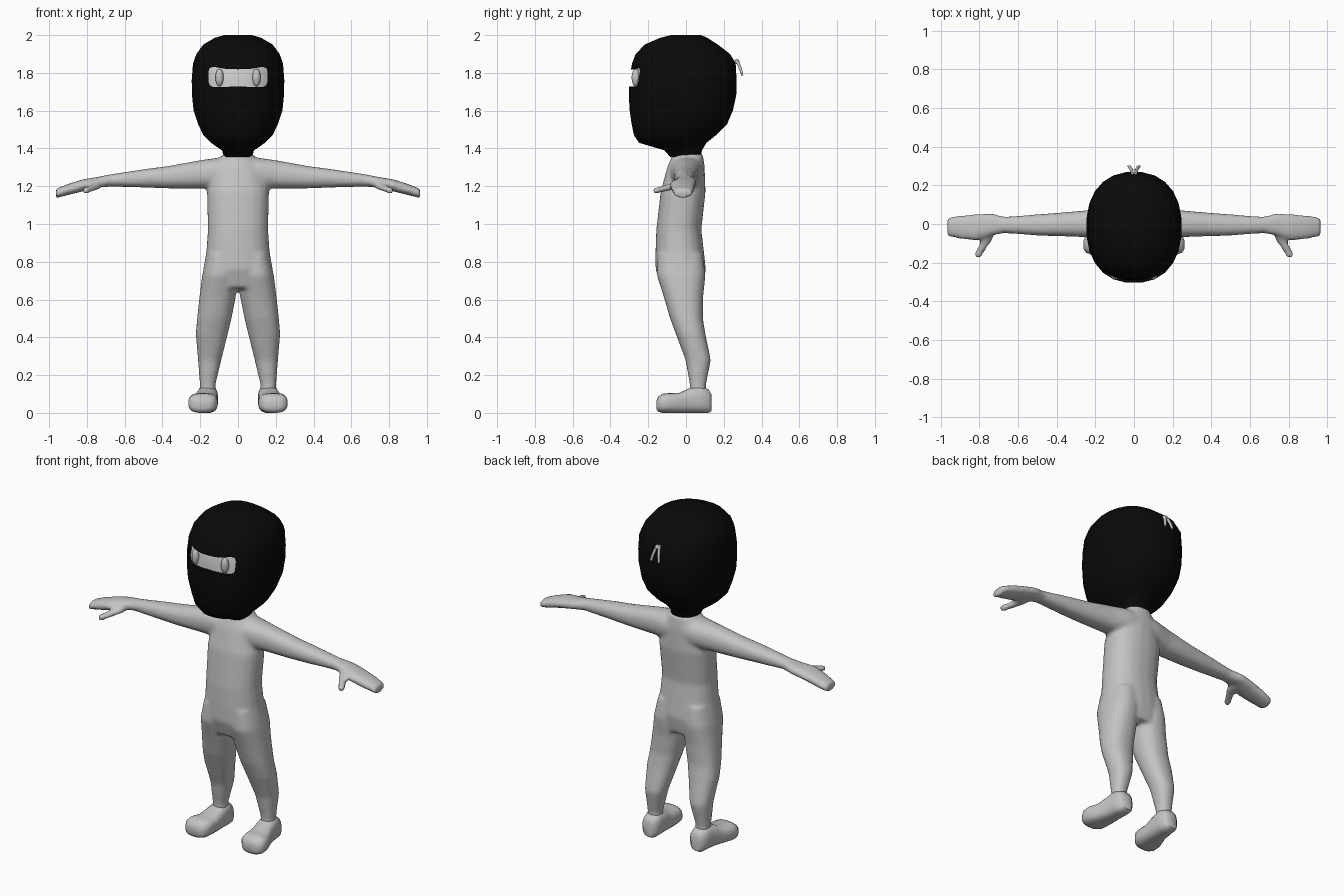
import bpy, bmesh, math
from mathutils import Matrix, Vector

cube = bpy.data.objects.get("Cube")
if cube:
    bpy.data.objects.remove(cube, do_unlink=True)


def material(name, value):
    m = bpy.data.materials.new(name)
    m.use_nodes = True
    colour = (value, value, value, 1)
    m.diffuse_color = colour
    m.node_tree.nodes["Principled BSDF"].inputs["Base Color"].default_value = colour
    return m


BODY = material("body grey", 0.55)
FACE = material("face light grey", 0.62)
BLACK = material("hood black", 0.003)


def loft(bm, axis, sections, side=1, n=20, power=2.3):
    """Skin rounded sections: (position on axis, a min, a max, b min, b max)."""
    order = {"x": (2, 0, 1), "y": (0, 2, 1), "z": (0, 1, 2)}[axis]
    rings = []
    for t, a0, a1, b0, b1 in sections:
        ring = []
        for i in range(n):
            ang = math.tau * (i + 0.5) / n
            c, s = math.cos(ang), math.sin(ang)
            a = (a0 + a1) / 2 + (a1 - a0) / 2 * math.copysign(abs(c) ** (2 / power), c)
            b = (b0 + b1) / 2 + (b1 - b0) / 2 * math.copysign(abs(s) ** (2 / power), s)
            if axis == "x":
                p = Vector((t, a, b))
            else:
                p = Vector([(a, b, t)[k] for k in order]) if axis == "z" else Vector((a, t, b))
            p.x *= side
            ring.append(bm.verts.new(p))
        rings.append(ring)
    for r, q in zip(rings, rings[1:]):
        for i in range(n):
            j = (i + 1) % n
            bm.faces.new((r[i], r[j], q[j], q[i]))
    bm.faces.new(rings[0])
    bm.faces.new(rings[-1])


def finish(name, bm, mat, angle=50):
    bmesh.ops.recalc_face_normals(bm, faces=bm.faces[:])
    mesh = bpy.data.meshes.new(name)
    bm.to_mesh(mesh)
    bm.free()
    mesh.materials.append(mat)
    ob = bpy.data.objects.new(name, mesh)
    bpy.context.collection.objects.link(ob)
    smooth(ob, angle)
    return ob


def smooth(ob, angle):
    bpy.ops.object.select_all(action="DESELECT")
    ob.select_set(True)
    bpy.context.view_layer.objects.active = ob
    bpy.ops.object.shade_smooth_by_angle(angle=math.radians(angle))


# Body: torso, arms with hands, thumbs and legs, blended into one skin
bm = bmesh.new()
loft(bm, "z", [
    (1.37, -.08, .08, -.07, .09), (1.3, -.13, .13, -.1, .1),
    (1.17, -.165, .165, -.135, .104), (.97, -.16, .16, -.158, .082),
    (.86, -.168, .168, -.162, .095), (.76, -.185, .185, -.162, .106),
    (.66, -.17, .17, -.13, .09)])
for side in (1, -1):
    loft(bm, "x", [
        (0, -.09, .1, 1.2, 1.358), (.1, -.085, .095, 1.19, 1.352),
        (.2, -.07, .075, 1.187, 1.338), (.37, -.064, .06, 1.188, 1.307),
        (.5, -.06, .05, 1.193, 1.29), (.67, -.047, .037, 1.198, 1.264),
        (.74, -.062, .057, 1.193, 1.25), (.82, -.087, .05, 1.173, 1.237),
        (.9, -.077, .045, 1.153, 1.212), (.965, -.064, .033, 1.137, 1.186)], side)
    loft(bm, "y", [
        (-.03, .72, .79, 1.185, 1.228), (-.08, .73, .79, 1.178, 1.215),
        (-.11, .752, .802, 1.172, 1.207), (-.15, .778, .825, 1.162, 1.196),
        (-.175, .788, .825, 1.162, 1.19)], side)
    loft(bm, "z", [
        (.84, .01, .165, -.15, .09), (.73, 0, .19, -.156, .104),
        (.62, .01, .204, -.12, .092), (.5, .034, .217, -.085, .09),
        (.42, .053, .224, -.055, .103), (.28, .088, .212, -.003, .132),
        (.15, .119, .202, .02, .106), (.06, .119, .202, .02, .106)], side)
body = finish("body", bm, BODY)
remesh = body.modifiers.new("blend", "REMESH")
remesh.mode = "VOXEL"
remesh.voxel_size = 0.012
remesh.use_smooth_shade = True
relax = body.modifiers.new("relax", "SMOOTH")
relax.factor = 0.5
relax.iterations = 5

# Shoes with a flat sole and a wide toe
for side, label in ((1, "left"), (-1, "right")):
    bm = bmesh.new()
    loft(bm, "y", [
        (.136, .13, .19, .01, .095), (.12, .112, .208, 0, .125),
        (.07, .105, .218, 0, .145), (.01, .108, .226, 0, .128),
        (-.04, .107, .244, 0, .105), (-.09, .107, .263, 0, .106),
        (-.125, .112, .263, 0, .102), (-.148, .13, .25, .006, .085),
        (-.157, .155, .225, .02, .062)], side, power=2.8)
    finish(label + "_shoe", bm, BODY)

# Hood covering the head and neck
bm = bmesh.new()
loft(bm, "z", [
    (2, -.075, .075, -.08, .08), (1.985, -.125, .125, -.14, .115),
    (1.95, -.185, .185, -.22, .17), (1.9, -.222, .222, -.268, .235),
    (1.85, -.24, .24, -.288, .265), (1.76, -.247, .247, -.302, .27),
    (1.68, -.245, .245, -.305, .268), (1.6, -.237, .237, -.3, .25),
    (1.53, -.213, .213, -.29, .22), (1.47, -.185, .185, -.277, .16),
    (1.43, -.145, .145, -.25, .11), (1.39, -.085, .085, -.115, .085),
    (1.355, -.075, .075, -.085, .08)], n=24)
hood = finish("hood", bm, BLACK)

# Eye opening: a rounded slot with a slightly dipped top
half = [(0, 1.728), (.13, 1.724), (.15, 1.735), (.157, 1.755),
        (.157, 1.805), (.15, 1.826), (.13, 1.832), (.07, 1.822), (0, 1.819)]
outline = half + [(-x, z) for x, z in half[-2:0:-1]]
bm = bmesh.new()
slot = bm.faces.new([bm.verts.new((x, -.5, z)) for x, z in outline])
ext = bmesh.ops.extrude_face_region(bm, geom=[slot])
bmesh.ops.translate(bm, vec=(0, .32, 0),
                    verts=[v for v in ext["geom"] if isinstance(v, bmesh.types.BMVert)])
cutter = finish("slot_cutter", bm, BLACK)
cutter.hide_render = True
cut = hood.modifiers.new("eye opening", "BOOLEAN")
cut.operation = "DIFFERENCE"
cut.solver = "EXACT"
cut.object = cutter
bpy.context.view_layer.objects.active = hood
bpy.ops.object.modifier_apply(modifier=cut.name)
bpy.data.objects.remove(cutter, do_unlink=True)
smooth(hood, 40)

# Face seen through the opening
bm = bmesh.new()
loft(bm, "z", [
    (1.88, -.21, .21, -.25, .2), (1.83, -.225, .225, -.268, .2),
    (1.76, -.232, .232, -.28, .2), (1.68, -.23, .23, -.28, .2)], n=24)
finish("face", bm, FACE)

# Tall oval eyes
for side, label in ((1, "left"), (-1, "right")):
    bm = bmesh.new()
    bmesh.ops.create_uvsphere(bm, u_segments=16, v_segments=10, radius=1)
    bmesh.ops.transform(bm, verts=bm.verts[:], matrix=Matrix.Translation(
        (side * .098, -.265, 1.775)) @ Matrix.Diagonal((.022, .023, .047, 1)))
    finish(label + "_eye", bm, BODY)

# Small tie with two tails at the back of the hood
bm = bmesh.new()
bmesh.ops.create_uvsphere(bm, u_segments=10, v_segments=6, radius=.013,
                          matrix=Matrix.Translation((0, .27, 1.86)))
for side in (1, -1):
    loft(bm, "z", [
        (1.87, .002, .016, .255, .275), (1.84, .006, .022, .272, .29),
        (1.81, .013, .029, .284, .3), (1.785, .018, .034, .292, .304)], side, n=8)
finish("hood_tie", bm, BODY)
